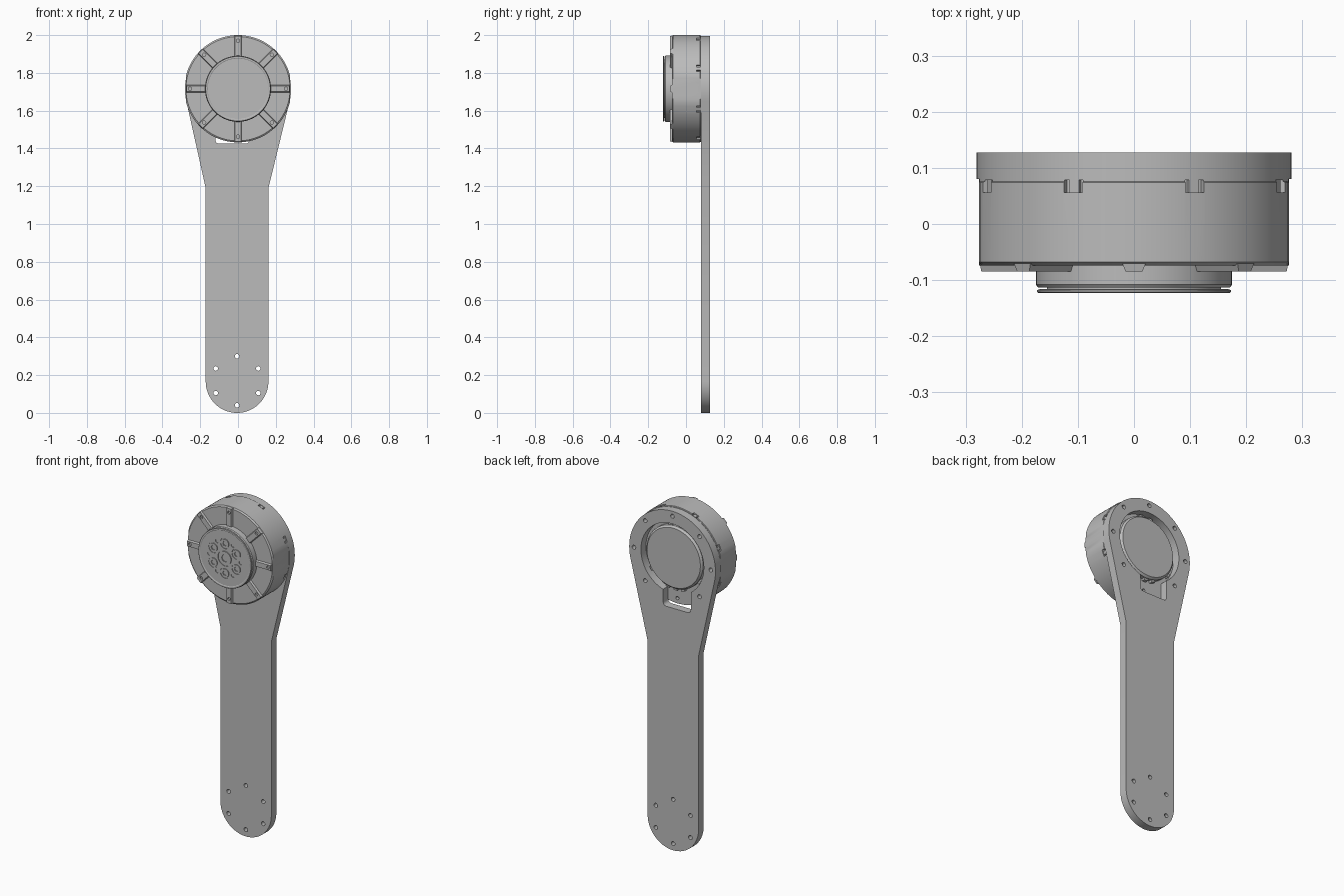
import bpy, bmesh, math
from math import cos, sin, pi, radians

cube = bpy.data.objects.get("Cube")
if cube:
    bpy.data.objects.remove(cube, do_unlink=True)

CZ = 1.716          # height of the motor axis
AX = -0.005         # centre line of the arm
EIGHTHS = [k * pi / 4 for k in range(8)]
SIXTHS = [k * pi / 3 for k in range(6)]

grey = bpy.data.materials.new("machined grey")
grey.use_nodes = True
grey.diffuse_color = (0.5, 0.5, 0.5, 1)
grey.node_tree.nodes["Principled BSDF"].inputs["Base Color"].default_value = (0.5, 0.5, 0.5, 1)


def finish(name, bm):
    bmesh.ops.recalc_face_normals(bm, faces=bm.faces)
    mesh = bpy.data.meshes.new(name)
    bm.to_mesh(mesh)
    bm.free()
    mesh.materials.append(grey)
    obj = bpy.data.objects.new(name, mesh)
    bpy.context.collection.objects.link(obj)
    return obj


def smooth(obj):
    bpy.ops.object.select_all(action='DESELECT')
    obj.select_set(True)
    bpy.context.view_layer.objects.active = obj
    bpy.ops.object.shade_smooth_by_angle(angle=radians(25))


def circle(r, x=0, z=CZ, n=16, turn=0):
    return [(x + r * cos(turn + 2 * pi * i / n), z + r * sin(turn + 2 * pi * i / n)) for i in range(n)]


def polar(r, a):
    return r * cos(a), CZ + r * sin(a)


def bar(a, r0, r1, w):
    # rectangle lying along a radius
    c, s = cos(a), sin(a)
    return [(r * c - t * s, CZ + r * s + t * c)
            for r, t in ((r0, -w), (r1, -w), (r1, w), (r0, w))]


def add_prism(bm, pts, y0, y1, pts_front=None):
    front = [bm.verts.new((x, y0, z)) for x, z in (pts_front or pts)]
    back = [bm.verts.new((x, y1, z)) for x, z in pts]
    bm.faces.new(front)
    bm.faces.new(back[::-1])
    for i in range(len(pts)):
        j = (i + 1) % len(pts)
        bm.faces.new((front[i], back[i], back[j], front[j]))


def prisms(name, outlines, y0, y1):
    bm = bmesh.new()
    for pts in outlines:
        add_prism(bm, pts, y0, y1)
    return finish(name, bm)


def lathe(name, profile, n=96, closed=False):
    # revolve (radius, y) points about the motor axis
    bm = bmesh.new()
    rings = [[bm.verts.new((x, y, z)) for x, z in circle(r, n=n)] for r, y in profile]
    pairs = list(zip(rings, rings[1:]))
    if closed:
        pairs.append((rings[-1], rings[0]))
    else:
        bm.faces.new(rings[0])
        bm.faces.new(rings[-1])
    for a, b in pairs:
        for i in range(n):
            j = (i + 1) % n
            bm.faces.new((a[i], a[j], b[j], b[i]))
    return finish(name, bm)


def cut(obj, cutter):
    cutter.hide_render = True
    mod = obj.modifiers.new("cut", 'BOOLEAN')
    mod.operation, mod.solver, mod.object = 'DIFFERENCE', 'EXACT', cutter
    bpy.context.view_layer.objects.active = obj
    bpy.ops.object.modifier_apply(modifier=mod.name)
    bpy.data.objects.remove(cutter, do_unlink=True)


# Arm plate: round head, tangent taper, straight shank, round foot
HEAD, FOOT, WAIST = 0.281, 0.166, 1.19
HZ = 1.714
drop = HZ - WAIST
tangent = math.acos(HEAD / math.hypot(FOOT, drop)) - math.atan2(drop, FOOT)
steps = 64
outline = []
for i in range(steps + 1):
    a = tangent + (pi - 2 * tangent) * i / steps
    outline.append((HEAD * cos(a), HZ + HEAD * sin(a)))
outline.append((AX - FOOT, WAIST))
for i in range(33):
    a = pi + pi * i / 32
    outline.append((AX + FOOT * cos(a), FOOT + FOOT * sin(a)))
outline.append((AX + FOOT, WAIST))
arm = prisms("arm_plate", [outline], 0.08, 0.127)

# Openings in the arm: cap window, cable slot, bolt holes
cut(arm, prisms("window_cutter", [circle(0.205, n=72)], 0.05, 0.15))
corner = 0.02
slot = []
for cx, cz, a0 in ((0.04, 1.6, 0), (-0.1, 1.6, 1), (-0.1, 1.445, 2), (0.04, 1.445, 3)):
    for i in range(5):
        a = (a0 + i / 4) * pi / 2
        slot.append((cx + corner * cos(a), cz + corner * sin(a)))
cut(arm, prisms("slot_cutter", [slot], 0.05, 0.15))
foot_holes = [circle(0.012, AX + 0.13 * cos(a + pi / 6), 0.17 + 0.13 * sin(a + pi / 6)) for a in SIXTHS]
head_holes = [circle(0.012, *polar(0.25, a)) for a in EIGHTHS if abs(a - 1.5 * pi) > 0.1]
cut(arm, prisms("hole_cutter", foot_holes + head_holes, 0.05, 0.15))
smooth(arm)

# Motor housing with flats on both sides
housing = lathe("motor_housing", [(0.165, -0.074), (0.276, -0.074), (0.284, -0.068),
                                  (0.284, 0.074), (0.281, 0.076), (0.281, 0.08), (0.165, 0.08)])
for v in housing.data.vertices:
    v.co.x = max(-0.276, min(0.276, v.co.x))
pockets = [bar(a + pi / 8, 0.268, 0.32, 0.018) for a in EIGHTHS]
cut(housing, prisms("pocket_cutter", pockets, 0.056, 0.078))
rear_holes = [circle(0.01, *polar(0.25, a)) for a in EIGHTHS]
cut(housing, prisms("rear_hole_cutter", rear_holes, 0.06, 0.1))
smooth(housing)

# Small clamps seated in the pockets
clamps = [bar(a + pi / 8, 0.262, 0.279, 0.009) for a in EIGHTHS]
prisms("housing_clamps", clamps, 0.05, 0.079)

# Radial ribs with sloping flanks and a screw hole each
bm = bmesh.new()
for a in EIGHTHS:
    end = 0.275 if abs(sin(a)) < 0.1 else 0.282
    add_prism(bm, bar(a, 0.16, end, 0.021), -0.085, -0.07, bar(a, 0.16, end - 0.003, 0.015))
ribs = finish("radial_ribs", bm)
cut(ribs, prisms("rib_hole_cutter", [circle(0.009, *polar(0.254, a), n=12) for a in EIGHTHS], -0.1, -0.076))

# Output hub and face disc
smooth(lathe("output_hub", [(0.175, -0.07), (0.175, -0.108), (0.171, -0.113), (0.155, -0.113),
                            (0.155, -0.118), (0.1, -0.118)]))
disc = lathe("output_disc", [(0.168, -0.116), (0.173, -0.118), (0.173, -0.121),
                             (0.171, -0.123), (0.163, -0.123), (0.16, -0.121), (0.05, -0.121)])
wells = [circle(0.031, *polar(0.087, a + pi / 6), n=20) for a in SIXTHS]
pins = [circle(0.011, *polar(0.102, a), n=12) for a in SIXTHS]
cut(disc, prisms("disc_cutter", wells + pins + [circle(0.046, n=32)], -0.13, -0.1175))
smooth(disc)

# Socket bolts in the disc, and the central screw
bolts = prisms("output_bolts", [circle(0.025, *polar(0.087, a + pi / 6), n=20) for a in SIXTHS], -0.123, -0.112)
sockets = [circle(0.014, *polar(0.087, a + pi / 6), n=6, turn=a) for a in SIXTHS]
cut(bolts, prisms("socket_cutter", sockets, -0.13, -0.116))
smooth(bolts)
centre = prisms("centre_screw", [circle(0.04, n=32)], -0.123, -0.112)
cut(centre, prisms("centre_socket_cutter", [circle(0.022, n=6)], -0.13, -0.116))
smooth(centre)

# Rear cap showing through the window, with locking lugs
smooth(lathe("rear_cap", [(0.184, 0.07), (0.184, 0.104), (0.174, 0.115), (0.1, 0.115)]))
lugs = [bar(radians(d), 0.17, 0.196, 0.012) for d in (80, 100, 215, 255, 270, 285, 325)]
prisms("cap_lugs", lugs, 0.075, 0.1)
